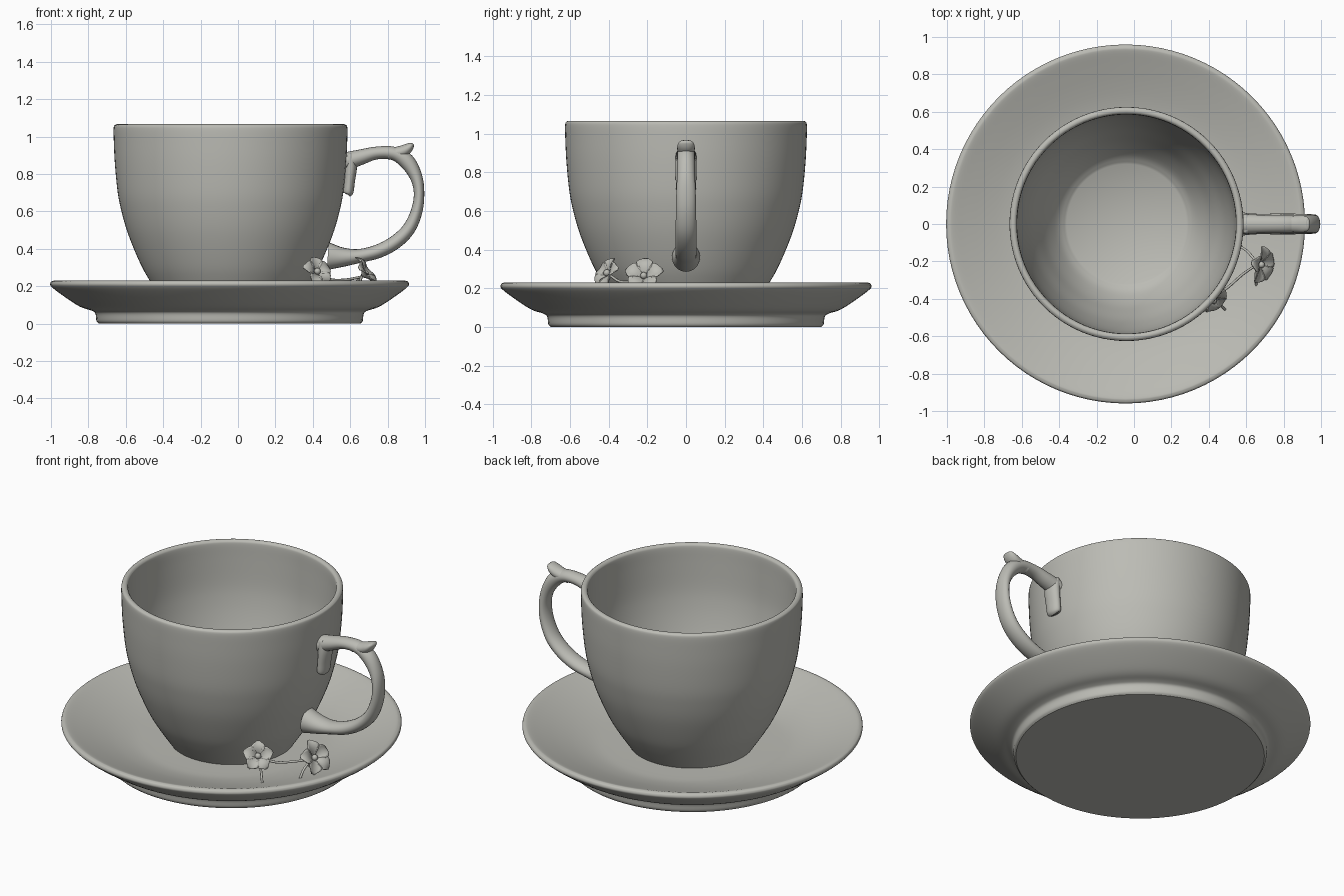
import bpy, bmesh, math
from mathutils import Vector

if "Cube" in bpy.data.objects:
    bpy.data.objects.remove(bpy.data.objects["Cube"])

stone = bpy.data.materials.new("warm_grey_ceramic")
stone.diffuse_color = (0.5, 0.5, 0.46, 1)
stone.use_nodes = True
stone.node_tree.nodes["Principled BSDF"].inputs["Base Color"].default_value = stone.diffuse_color


def finish(bm, name, loc=(0, 0, 0), angle=40):
    bmesh.ops.recalc_face_normals(bm, faces=bm.faces)
    me = bpy.data.meshes.new(name)
    bm.to_mesh(me)
    bm.free()
    ob = bpy.data.objects.new(name, me)
    ob.location = loc
    bpy.context.collection.objects.link(ob)
    me.materials.append(stone)
    bpy.ops.object.select_all(action='DESELECT')
    ob.select_set(True)
    bpy.context.view_layer.objects.active = ob
    bpy.ops.object.shade_smooth_by_angle(angle=math.radians(angle))
    return ob


def spline(pts, n=5):
    """Catmull-Rom curve through tuples of any length."""
    p = [Vector(q) for q in pts]
    p = [p[0] * 2 - p[1]] + p + [p[-1] * 2 - p[-2]]
    out = []
    for i in range(1, len(p) - 2):
        a, b, c, d = p[i - 1:i + 3]
        for k in range(n):
            t = k / n
            out.append(0.5 * (2 * b + (c - a) * t + (2 * a - 5 * b + 4 * c - d) * t * t
                              + (3 * b - a - 3 * c + d) * t ** 3))
    return out + [p[-2]]


def lathe(name, profile, loc, steps=96):
    bm = bmesh.new()
    vs = [bm.verts.new((r, 0, z)) for r, z in profile]
    es = [bm.edges.new(e) for e in zip(vs, vs[1:])]
    bmesh.ops.spin(bm, geom=vs + es, cent=(0, 0, 0), axis=(0, 0, 1),
                   angle=math.tau, steps=steps, use_duplicate=False)
    bmesh.ops.remove_doubles(bm, verts=bm.verts, dist=0.0004)
    return finish(bm, name, loc)


def tube(bm, pts, sides=20, n=6):
    """Elliptical tube; points are x, y, z, in-plane radius, sideways radius."""
    path = spline(pts, n)
    rings = []
    for i, p in enumerate(path):
        t = (path[min(i + 1, len(path) - 1)] - path[max(i - 1, 0)])
        t = Vector(t[:3]).normalized()
        side = Vector((0, 1, 0))
        side = (side - t * side.dot(t)).normalized()
        nrm = side.cross(t)
        rings.append([bm.verts.new(Vector(p[:3]) + nrm * p[3] * math.cos(a) + side * p[4] * math.sin(a))
                      for a in (math.tau * k / sides for k in range(sides))])
    for a, b in zip(rings, rings[1:]):
        for k in range(sides):
            bm.faces.new((a[k], a[k - 1], b[k - 1], b[k]))
    bm.faces.new(rings[0])
    bm.faces.new(rings[-1][::-1])


# saucer: dished top, rounded rim, flat foot
top = spline([(0.45, 0.11), (0.55, 0.115), (0.65, 0.135), (0.75, 0.165), (0.85, 0.2), (0.925, 0.227),
              (0.945, 0.228), (0.957, 0.22), (0.955, 0.2), (0.91, 0.163), (0.83, 0.108),
              (0.785, 0.084), (0.74, 0.07), (0.718, 0.055), (0.712, 0.015), (0.7, 0)], 4)
lathe("saucer", [(0, 0.11)] + [tuple(p) for p in top] + [(0, 0)], (-0.045, 0, 0))

# cup: outer wall, rounded lip, inner wall and flat floor
wall = spline([(0.35, 0.105), (0.39, 0.165), (0.432, 0.23), (0.472, 0.3), (0.517, 0.4), (0.555, 0.5),
               (0.583, 0.6), (0.603, 0.7), (0.618, 0.85), (0.624, 0.97), (0.625, 1.045),
               (0.617, 1.062), (0.604, 1.066), (0.592, 1.06), (0.586, 1.04), (0.583, 0.95),
               (0.576, 0.8), (0.563, 0.7), (0.542, 0.6), (0.514, 0.5), (0.475, 0.4),
               (0.43, 0.3), (0.37, 0.21), (0.32, 0.17)], 4)
lathe("cup", [(0, 0.105)] + [tuple(p) for p in wall] + [(0, 0.17)], (-0.04, 0, 0))

# handle: loop, thumb spur and upper mounting tab
bm = bmesh.new()
tube(bm, [(0.57, 0, 0.865, .05, .055), (0.65, 0, 0.888, .042, .05), (0.74, 0, 0.912, .034, .045),
          (0.83, 0, 0.91, .036, .045), (0.9, 0, 0.87, .042, .046), (0.95, 0, 0.79, .034, .046),
          (0.968, 0, 0.7, .028, .05), (0.955, 0, 0.6, .031, .052), (0.912, 0, 0.505, .035, .054),
          (0.84, 0, 0.435, .037, .055), (0.75, 0, 0.387, .037, .055), (0.65, 0, 0.362, .037, .055),
          (0.56, 0, 0.355, .052, .064), (0.48, 0, 0.36, .075, .073)])
tube(bm, [(0.8, 0, 0.905, .03, .04), (0.87, 0, 0.917, .033, .045), (0.905, 0, 0.935, .028, .045),
          (0.928, 0, 0.955, .016, .035), (0.934, 0, 0.963, .006, .015)])
tube(bm, [(0.585, 0, 0.69, .01, .025), (0.588, 0, 0.7, .028, .048), (0.595, 0, 0.76, .03, .053),
          (0.602, 0, 0.84, .034, .055), (0.598, 0, 0.9, .028, .05), (0.596, 0, 0.912, .01, .025)])
finish(bm, "handle", angle=60)


def petal(bm, base, out, normal, length, width):
    """Cupped leaf-shaped patch growing from base along out."""
    side = normal.cross(out)
    grid = []
    for i in range(9):
        u = i / 8
        w = width * (0.08 + 0.92 * math.sin(math.pi * min(u, 0.97) ** 1.25))
        row = []
        for j in range(-3, 4):
            v = j / 3
            lift = length * (0.35 * math.sin(u * 2.4) + 0.12 * v * v * math.sin(math.pi * u))
            row.append(bm.verts.new(base + out * length * u + side * w * v * 0.5 + normal * lift))
        grid.append(row)
    for a, b in zip(grid, grid[1:]):
        for j in range(6):
            bm.faces.new((a[j], a[j + 1], b[j + 1], b[j]))


def blossom(name, centre, normal, length, width, turn):
    bm = bmesh.new()
    c, n = Vector(centre), Vector(normal).normalized()
    x = Vector((0, 0, 1)).cross(n).normalized()
    y = n.cross(x)
    for k in range(5):
        a = turn + math.tau * k / 5
        petal(bm, c, x * math.cos(a) + y * math.sin(a), n, length, width)
    ob = finish(bm, name, angle=80)
    mod = ob.modifiers.new("thickness", 'SOLIDIFY')
    mod.thickness = 0.006
    # small bud in the middle
    bm = bmesh.new()
    bmesh.ops.create_uvsphere(bm, u_segments=12, v_segments=8, radius=0.018)
    finish(bm, name + "_bud", c + n * 0.02, 80)


blossom("left_blossom", (0.415, -0.395, 0.27), (0.45, -0.65, 0.45), 0.088, 0.078, 0.3)
blossom("right_blossom", (0.665, -0.215, 0.255), (0.75, -0.15, 0.5), 0.105, 0.085, 0.3)

# thin twigs joining the blossoms and resting on the saucer
bm = bmesh.new()
for pts in ([(0.42, -0.39, 0.265), (0.5, -0.34, 0.235), (0.58, -0.27, 0.235), (0.66, -0.215, 0.25)],
            [(0.57, -0.12, 0.15), (0.61, -0.15, 0.2), (0.66, -0.21, 0.25)],
            [(0.655, -0.33, 0.165), (0.65, -0.28, 0.21), (0.66, -0.22, 0.25)],
            [(0.49, -0.46, 0.14), (0.46, -0.43, 0.2), (0.42, -0.39, 0.265)]):
    tube(bm, [p + (0.007, 0.007) for p in pts], 8, 4)
finish(bm, "twigs", angle=60)
